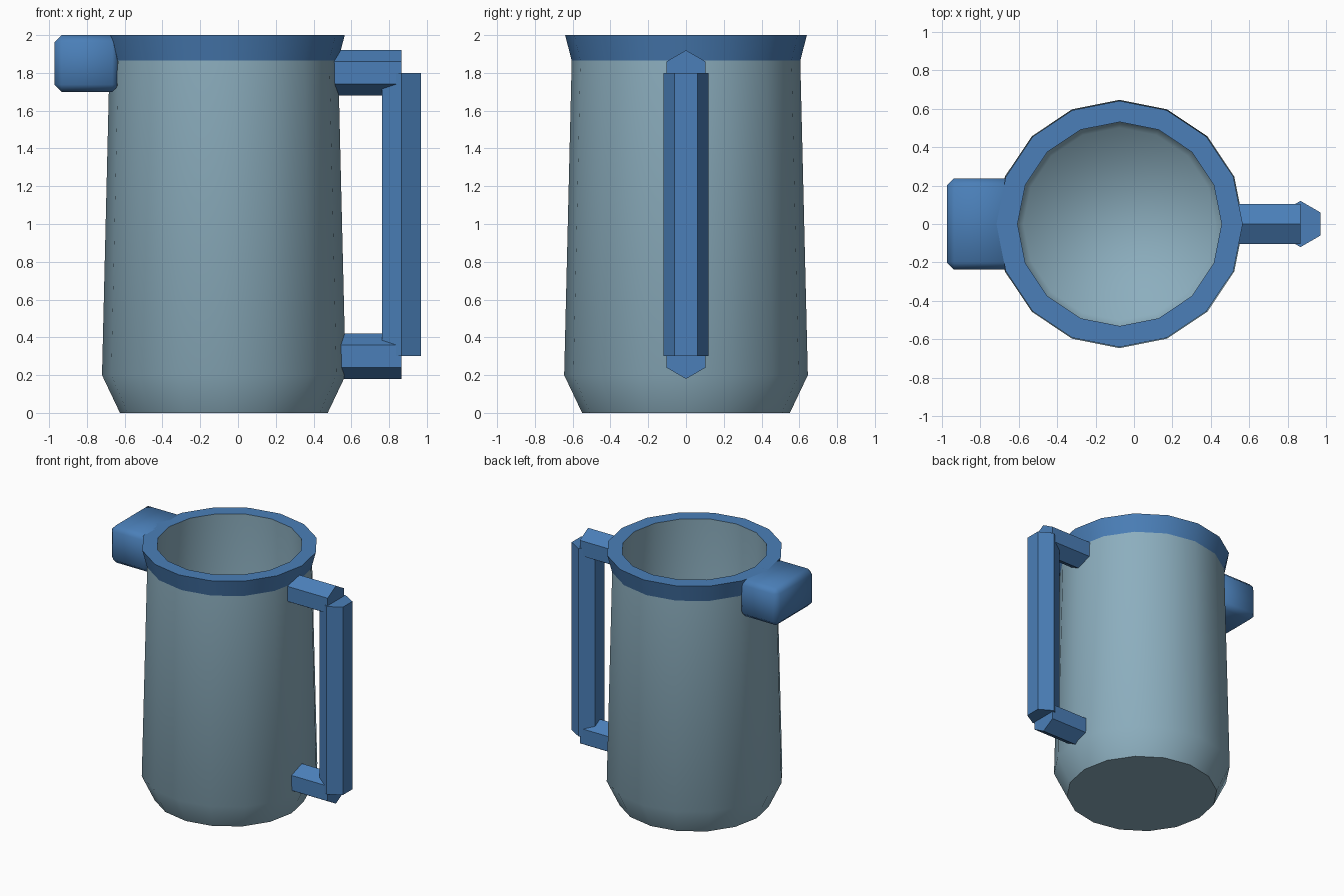
import bpy
import bmesh
from math import cos, sin, pi, radians

old = bpy.data.objects.get("Cube")
if old:
    bpy.data.objects.remove(old, do_unlink=True)

SIDES = 16
AXIS_X = -0.075   # the vessel axis sits slightly off centre


def material(name, rgb):
    m = bpy.data.materials.new(name)
    m.use_nodes = True
    m.diffuse_color = (*rgb, 1)
    m.node_tree.nodes["Principled BSDF"].inputs["Base Color"].default_value = (*rgb, 1)
    return m


grey_blue = material("grey_blue", (0.262, 0.423, 0.515))
strong_blue = material("strong_blue", (0.069, 0.212, 0.479))


def select_only(ob):
    bpy.ops.object.select_all(action="DESELECT")
    ob.select_set(True)
    bpy.context.view_layer.objects.active = ob


def lathe(name, profile, mat, cap=None, angle=40):
    """Revolve (radius, z) points; cap may be 'first' or 'last'."""
    bm = bmesh.new()
    rings = [[bm.verts.new((r * cos(2 * pi * i / SIDES), r * sin(2 * pi * i / SIDES), z))
              for i in range(SIDES)] for r, z in profile]
    for a, b in zip(rings, rings[1:]):
        for i in range(SIDES):
            j = (i + 1) % SIDES
            bm.faces.new((a[i], a[j], b[j], b[i]))
    if cap == "first":
        bm.faces.new(rings[0][::-1])
    elif cap == "last":
        bm.faces.new(rings[-1])
    mesh = bpy.data.meshes.new(name)
    bm.to_mesh(mesh)
    bm.free()
    mesh.materials.append(mat)
    ob = bpy.data.objects.new(name, mesh)
    ob.location.x = AXIS_X
    bpy.context.collection.objects.link(ob)
    select_only(ob)
    bpy.ops.object.shade_smooth_by_angle(angle=radians(angle))
    return ob


def hex_bar(name, centre, length, rotation=(0, 0, 0)):
    bpy.ops.mesh.primitive_cylinder_add(vertices=6, radius=0.12, depth=length,
                                        location=centre, rotation=rotation)
    ob = bpy.context.object
    ob.name = name
    ob.data.materials.append(strong_blue)
    return ob


# Vessel: outer wall, hollow lining with floor, flared rim
lathe("outer_wall", [(0.55, 0), (0.645, 0.2), (0.605, 1.865)], grey_blue, "first")
lathe("inner_lining", [(0.53, 2), (0.56, 0.2), (0.5, 0.06)], grey_blue, "last", 89)
lathe("rim", [(0.605, 1.865), (0.64, 2), (0.53, 2)], strong_blue)

# Spout: softened block on the right side
bpy.ops.mesh.primitive_cube_add(size=1, location=(-0.8, 0, 1.85))
spout = bpy.context.object
spout.name = "spout"
spout.scale = (0.345, 0.475, 0.3)
bpy.ops.object.transform_apply(location=False, rotation=False, scale=True)
spout.data.materials.append(strong_blue)
bevel = spout.modifiers.new("soft_edges", "BEVEL")
bevel.width = 0.038
bevel.segments = 1
bpy.ops.object.modifier_apply(modifier=bevel.name)
bpy.ops.object.shade_smooth()

# Handle: upright grip with two arms
hex_bar("handle_grip", (0.865, 0, 1.05), 1.5)
for label, z in (("upper", 1.8), ("lower", 0.3)):
    hex_bar(f"handle_{label}_arm", (0.6825, 0, z), 0.365, (pi / 2, 0, pi / 2))
